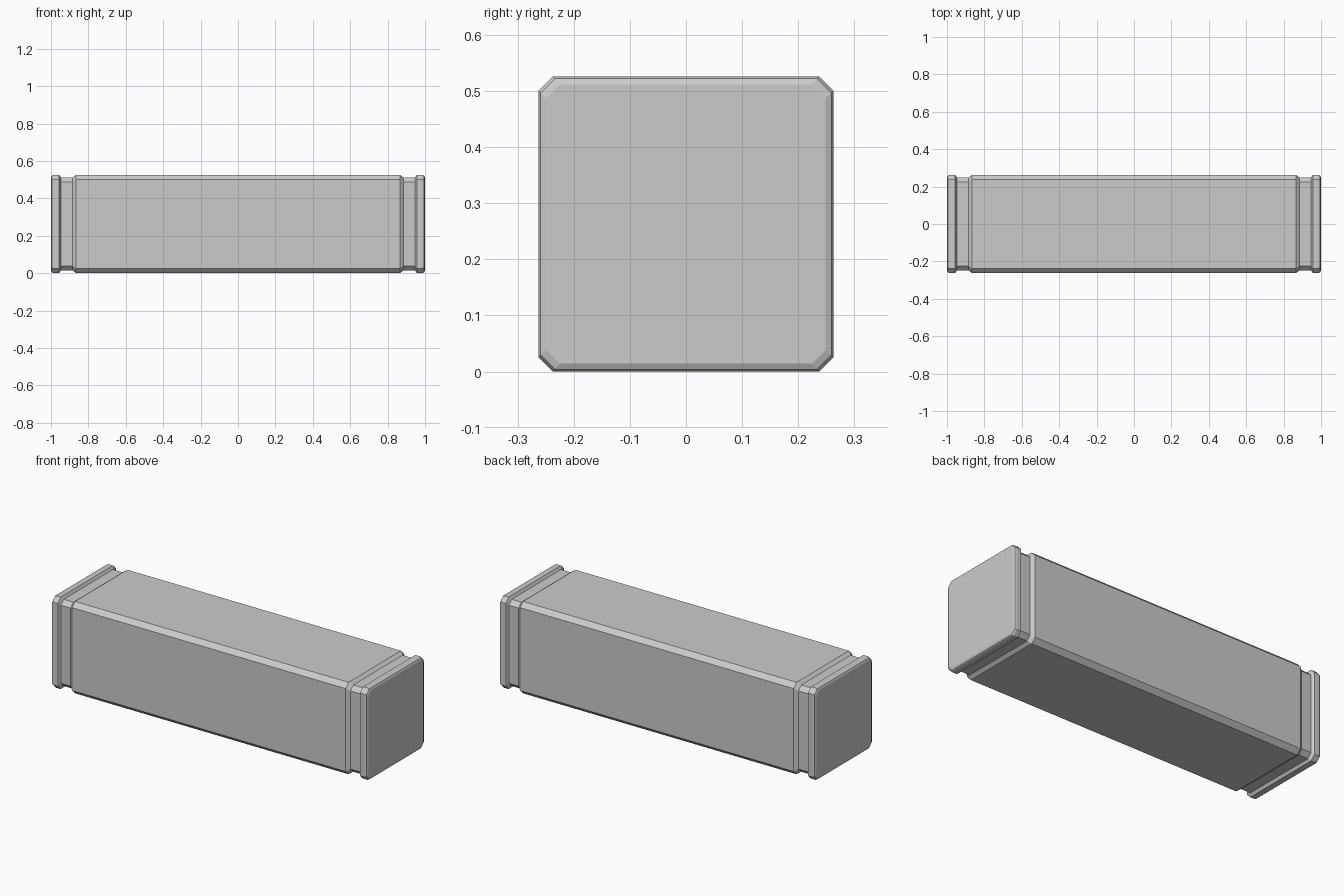
import bpy, bmesh

if "Cube" in bpy.data.objects:
    bpy.data.objects.remove(bpy.data.objects["Cube"])

HALF = 0.263     # half width of the square section
CUT = 0.026      # corner chamfer

# half profile along +x: (x, half width) through cap, groove and body
PROFILE = [(0.866, 0.263), (0.886, 0.248), (0.947, 0.248),
           (0.957, 0.263), (0.986, 0.263), (0.995, 0.259), (1.0, 0.249)]
stations = [(-x, w) for x, w in reversed(PROFILE)] + PROFILE


def ring(bm, x, w):
    """Chamfered square section at x, scaled to half width w."""
    c = (HALF - CUT) * w / HALF
    pts = [(w, -c), (w, c), (c, w), (-c, w), (-w, c), (-w, -c), (-c, -w), (c, -w)]
    return [bm.verts.new((x, y, z + HALF)) for y, z in pts]


# beam: loft the sections and close both ends
bm = bmesh.new()
rings = [ring(bm, x, w) for x, w in stations]
for a, b in zip(rings, rings[1:]):
    for i in range(8):
        j = (i + 1) % 8
        bm.faces.new((a[i], a[j], b[j], b[i]))
bm.faces.new(rings[0])
bm.faces.new(rings[-1])
bmesh.ops.recalc_face_normals(bm, faces=bm.faces)

mesh = bpy.data.meshes.new("grooved_beam")
bm.to_mesh(mesh)
bm.free()
beam = bpy.data.objects.new("grooved_beam", mesh)
bpy.context.collection.objects.link(beam)
